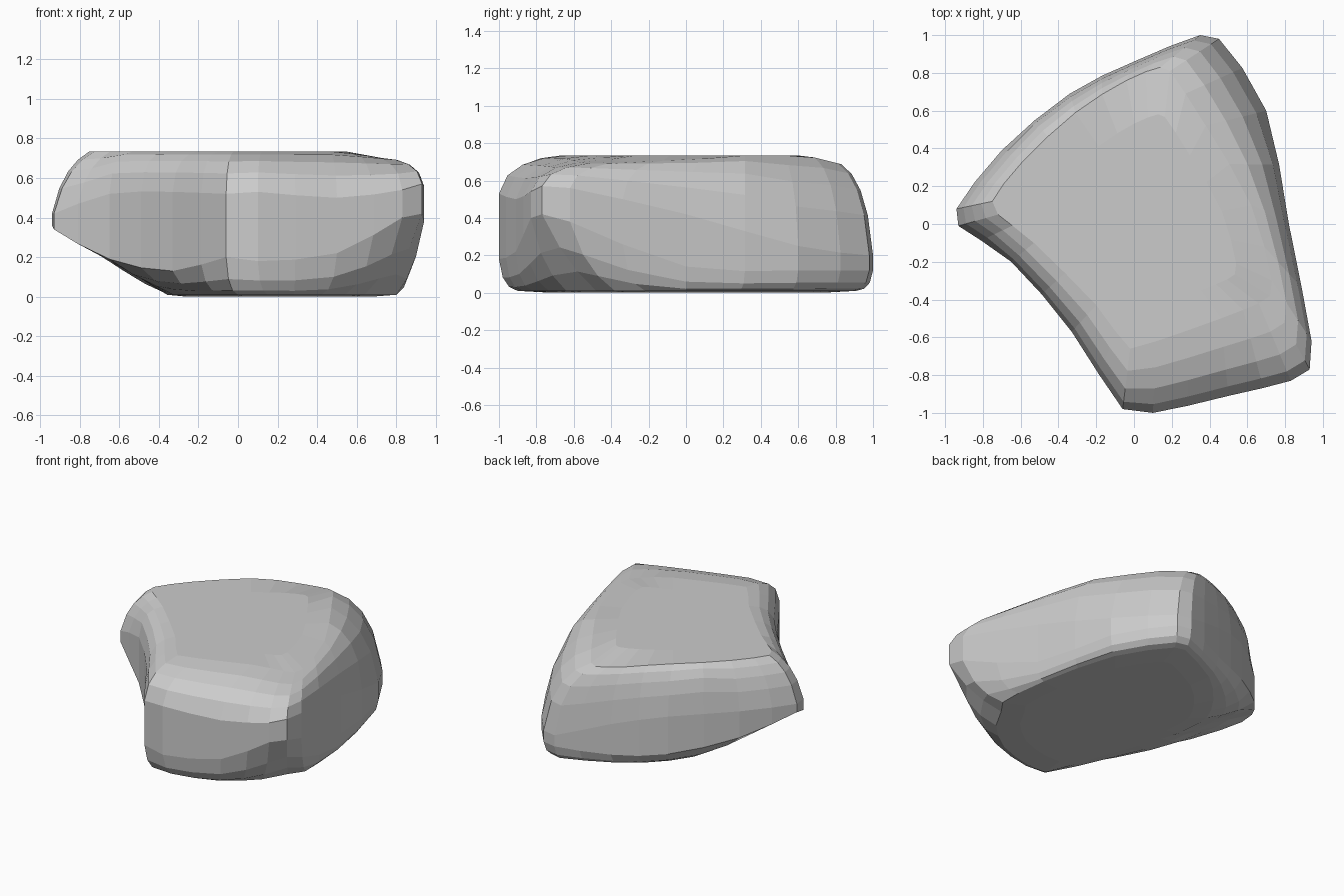
import bpy, bmesh
from mathutils import Vector

if "Cube" in bpy.data.objects:
    bpy.data.objects.remove(bpy.data.objects["Cube"])

# Control columns around the stone: widest x, y, low z, high z, top x, y, base x, y
columns = [
    (-0.06, -0.98, 0.20, 0.52, -0.02, -0.66, 0.00, -0.90),
    (0.10, -1.00, 0.18, 0.53, 0.12, -0.62, 0.15, -0.90),
    (0.50, -0.91, 0.22, 0.50, 0.46, -0.50, 0.42, -0.82),
    (0.83, -0.83, 0.40, 0.54, 0.66, -0.42, 0.64, -0.64),
    (0.93, -0.77, 0.42, 0.57, 0.72, -0.38, 0.73, -0.48),
    (0.94, -0.62, 0.38, 0.56, 0.73, -0.30, 0.80, -0.38),
    (0.82, 0.00, 0.14, 0.42, 0.62, 0.10, 0.77, 0.00),
    (0.70, 0.60, 0.12, 0.25, 0.38, 0.52, 0.63, 0.55),
    (0.45, 0.98, 0.12, 0.20, 0.19, 0.81, 0.40, 0.89),
    (0.35, 1.00, 0.12, 0.20, 0.14, 0.83, 0.33, 0.91),
    (0.00, 0.86, 0.10, 0.32, -0.04, 0.76, -0.02, 0.74),
    (-0.34, 0.69, 0.13, 0.40, -0.31, 0.59, -0.24, 0.52),
    (-0.70, 0.39, 0.23, 0.42, -0.59, 0.33, -0.35, 0.32),
    (-0.94, 0.08, 0.36, 0.42, -0.75, 0.12, -0.35, 0.15),
    (-0.93, -0.01, 0.34, 0.42, -0.72, 0.05, -0.34, 0.05),
    (-0.65, -0.20, 0.19, 0.52, -0.53, -0.10, -0.30, -0.08),
    (-0.33, -0.57, 0.13, 0.53, -0.20, -0.43, -0.17, -0.44),
]


def refine(cols):
    """Put a smooth in-between column into every long gap."""
    out, n = [], len(cols)
    for i in range(n):
        a, b, c, d = (cols[(i + k) % n] for k in (-1, 0, 1, 2))
        out.append(b)
        if (Vector(b[:2]) - Vector(c[:2])).length > 0.25:
            out.append(tuple((9 * (q + r) - p - s) / 16
                             for p, q, r, s in zip(a, b, c, d)))
    return out


def bezier(a, b, c, t):
    return a * (1 - t) ** 2 + b * 2 * t * (1 - t) + c * t * t


def profile(col):
    """Points from base to top: rounded underside, wall, rounded shoulder."""
    x, y, low, high, tx, ty, bx, by = col
    drop = 0.15 * max(0, tx - 0.5) + 0.25 * max(0, ty - 0.64)
    base, top = Vector((bx, by, 0.01)), Vector((tx, ty, 0.735 - drop))
    wall_low, wall_high = Vector((x, y, low)), Vector((x, y, high))
    undercut = min(1, (wall_low.xy - base.xy).length / 0.45)
    foot = Vector((x, y, 0)).lerp((base + wall_low) / 2, undercut)
    # The left tip and the back edge have straighter shoulders
    straight = 0.5 if x < -0.69 else 0.35 if y > 0.55 else 0.15
    shoulder = Vector((x, y, top.z)).lerp((top + wall_high) / 2, straight)
    pts = [Vector((bx * 0.8 + 0.03, by * 0.8, 0))]
    pts += [bezier(base, foot, wall_low, t) for t in (0, 0.3, 0.62, 1)]
    pts += [bezier(wall_high, shoulder, top, t) for t in (0, 0.3, 0.55, 0.78, 1)]
    pts.append(Vector((tx * 0.7 + 0.03, ty * 0.7, 0.735)))
    return pts


# Stone body: loft the profiles around and cap both ends
bm = bmesh.new()
loops = [[bm.verts.new(p) for p in profile(c)] for c in refine(columns)]
for i, a in enumerate(loops):
    b = loops[(i + 1) % len(loops)]
    for j in range(len(a) - 1):
        bm.faces.new((a[j], b[j], b[j + 1], a[j + 1]))
bm.faces.new([l[-1] for l in loops])
bm.faces.new([l[0] for l in reversed(loops)])
bmesh.ops.recalc_face_normals(bm, faces=bm.faces)

mesh = bpy.data.meshes.new("stone")
bm.to_mesh(mesh)
bm.free()
stone = bpy.data.objects.new("stone", mesh)
bpy.context.collection.objects.link(stone)
